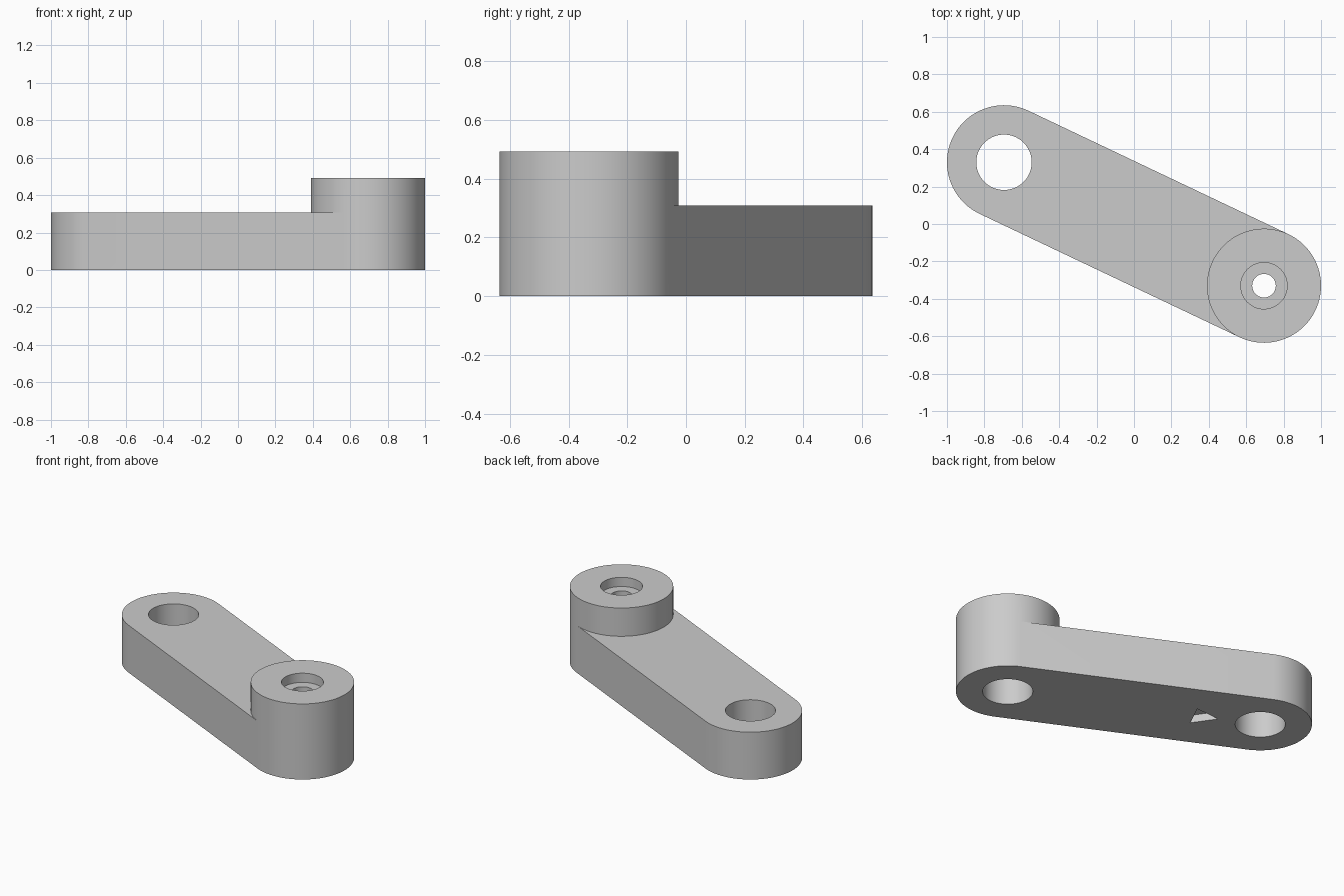
import bpy, bmesh, math
from mathutils import Vector

if "Cube" in bpy.data.objects:
    bpy.data.objects.remove(bpy.data.objects["Cube"], do_unlink=True)

END = Vector((0.695, -0.33))     # boss end; the plain end is opposite
RADIUS, ARM_H, BOSS_H = 0.305, 0.308, 0.492
BORE_R = 0.148
HEADING = math.atan2(END.y, END.x)
SEGS = 96


def arc(center, radius, start, sweep, steps):
    """Points along an arc, both ends included."""
    return [center + radius * Vector((math.cos(start + sweep * i / steps),
                                      math.sin(start + sweep * i / steps)))
            for i in range(steps + 1)]


def circle(center, radius, segs=SEGS):
    return arc(center, radius, HEADING - math.pi / 2, math.tau, segs)[:-1]


def prism(name, outline, z0, z1):
    """Extrude a closed outline from z0 to z1."""
    bm = bmesh.new()
    face = bm.faces.new([bm.verts.new((p.x, p.y, z0)) for p in outline])
    top = bmesh.ops.extrude_face_region(bm, geom=[face])["geom"]
    bmesh.ops.translate(bm, vec=(0, 0, z1 - z0),
                        verts=[v for v in top if isinstance(v, bmesh.types.BMVert)])
    bmesh.ops.recalc_face_normals(bm, faces=bm.faces)
    mesh = bpy.data.meshes.new(name)
    bm.to_mesh(mesh)
    bm.free()
    obj = bpy.data.objects.new(name, mesh)
    bpy.context.collection.objects.link(obj)
    return obj


def combine(target, other, operation):
    """Apply a boolean and discard the helper."""
    other.hide_render = True
    mod = target.modifiers.new(operation.lower(), 'BOOLEAN')
    mod.operation, mod.object, mod.solver = operation, other, 'EXACT'
    bpy.context.view_layer.objects.active = target
    bpy.ops.object.modifier_apply(modifier=mod.name)
    bpy.data.objects.remove(other, do_unlink=True)


# Round-ended arm with a raised boss
half = SEGS // 2
outline = (arc(END, RADIUS, HEADING - math.pi / 2, math.pi, half)
           + arc(-END, RADIUS, HEADING + math.pi / 2, math.pi, half))
arm = prism("crank_arm", outline, 0, ARM_H)
combine(arm, prism("boss", circle(END, RADIUS), ARM_H, BOSS_H), 'UNION')

# Through bore, blind bore under the boss, screw hole and counterbore
for name, center, radius, z0, z1 in (
        ("through_bore", -END, BORE_R, -0.1, 0.6),
        ("blind_bore", END, BORE_R, -0.1, ARM_H),
        ("screw_hole", END, 0.063, 0.2, 0.6),
        ("counterbore", END, 0.124, BOSS_H - 0.06, 0.6)):
    combine(arm, prism(name, circle(center, radius), z0, z1), 'DIFFERENCE')

# Triangular mark recessed underneath, pointing at the through bore
mark_center = -END + 0.356 * END.normalized()
mark = arc(mark_center, 0.098, HEADING + math.pi, math.tau, 3)[:-1]
combine(arm, prism("arrow_mark", mark, -0.1, 0.05), 'DIFFERENCE')

# Single grey finish
grey = bpy.data.materials.new("light_grey")
grey.use_nodes = True
color = (0.6, 0.6, 0.6, 1)
grey.diffuse_color = color
grey.node_tree.nodes["Principled BSDF"].inputs["Base Color"].default_value = color
arm.data.materials.clear()
arm.data.materials.append(grey)
for poly in arm.data.polygons:
    poly.material_index = 0

bpy.ops.object.select_all(action='DESELECT')
arm.select_set(True)
bpy.context.view_layer.objects.active = arm
bpy.ops.object.shade_smooth_by_angle(angle=math.radians(30))
